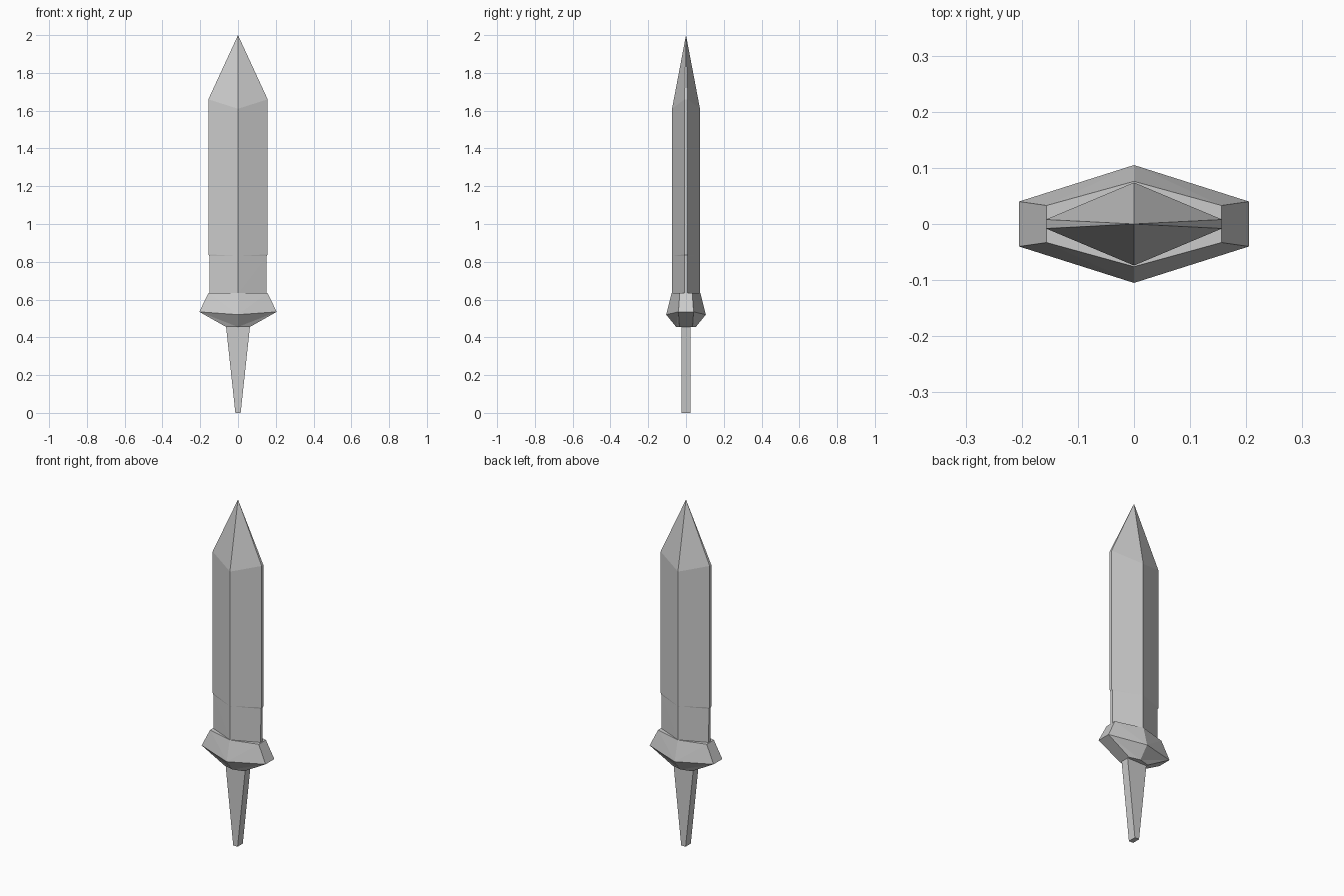
import bpy
import bmesh

if "Cube" in bpy.data.objects:
    bpy.data.objects.remove(bpy.data.objects["Cube"])


def hexagon(x, y_end, y_mid, z_end, z_mid):
    """Flattened six-sided section: two narrow ends and a ridge front and back."""
    return [(x, -y_end, z_end), (x, y_end, z_end), (0, y_mid, z_mid),
            (-x, y_end, z_end), (-x, -y_end, z_end), (0, -y_mid, z_mid)]


def rectangle(x, y, z):
    return [(x, -y, z), (x, y, z), (-x, y, z), (-x, -y, z)]


def loft(name, rings, tip=None):
    """Skin stacked rings with triangles, closing the ends with a cap or a tip."""
    bm = bmesh.new()
    loops = [[bm.verts.new(p) for p in ring] for ring in rings]
    n = len(loops[0])
    for lo, hi in zip(loops, loops[1:]):
        for i in range(n):
            j = (i + 1) % n
            a, b, c, d = lo[i], lo[j], hi[j], hi[i]
            # diagonals run from a lower ridge point to an upper end point
            if abs(a.co.x) < 1e-6:
                tris = ((a, b, c), (a, c, d))
            else:
                tris = ((a, b, d), (b, c, d))
            for t in tris:
                bm.faces.new(t)
    bm.faces.new(loops[0][::-1])
    if tip:
        apex = bm.verts.new(tip)
        for i in range(n):
            bm.faces.new((loops[-1][i], loops[-1][(i + 1) % n], apex))
    else:
        bm.faces.new(loops[-1])
    # merge coplanar triangles back into clean flat faces
    bmesh.ops.dissolve_limit(bm, angle_limit=0.01, verts=bm.verts, edges=bm.edges)
    bmesh.ops.recalc_face_normals(bm, faces=bm.faces)
    mesh = bpy.data.meshes.new(name)
    bm.to_mesh(mesh)
    bm.free()
    obj = bpy.data.objects.new(name, mesh)
    bpy.context.collection.objects.link(obj)
    return obj


# Blade: ridged section, slightly narrower near the guard, pointed tip
loft("blade", [
    hexagon(0.151, 0.008, 0.074, 0.63, 0.63),
    hexagon(0.152, 0.008, 0.074, 0.83, 0.83),
    hexagon(0.157, 0.008, 0.074, 0.84, 0.84),
    hexagon(0.157, 0.008, 0.074, 1.66, 1.61),
], tip=(0, 0, 2.0))

# Guard: faceted collar, widest in the middle
loft("guard", [
    hexagon(0.063, 0.035, 0.052, 0.455, 0.455),
    hexagon(0.205, 0.040, 0.105, 0.535, 0.52),
    hexagon(0.156, 0.033, 0.076, 0.635, 0.635),
])

# Handle: flat tapering tang
loft("handle", [
    rectangle(0.014, 0.024, 0.0),
    rectangle(0.063, 0.024, 0.455),
])
